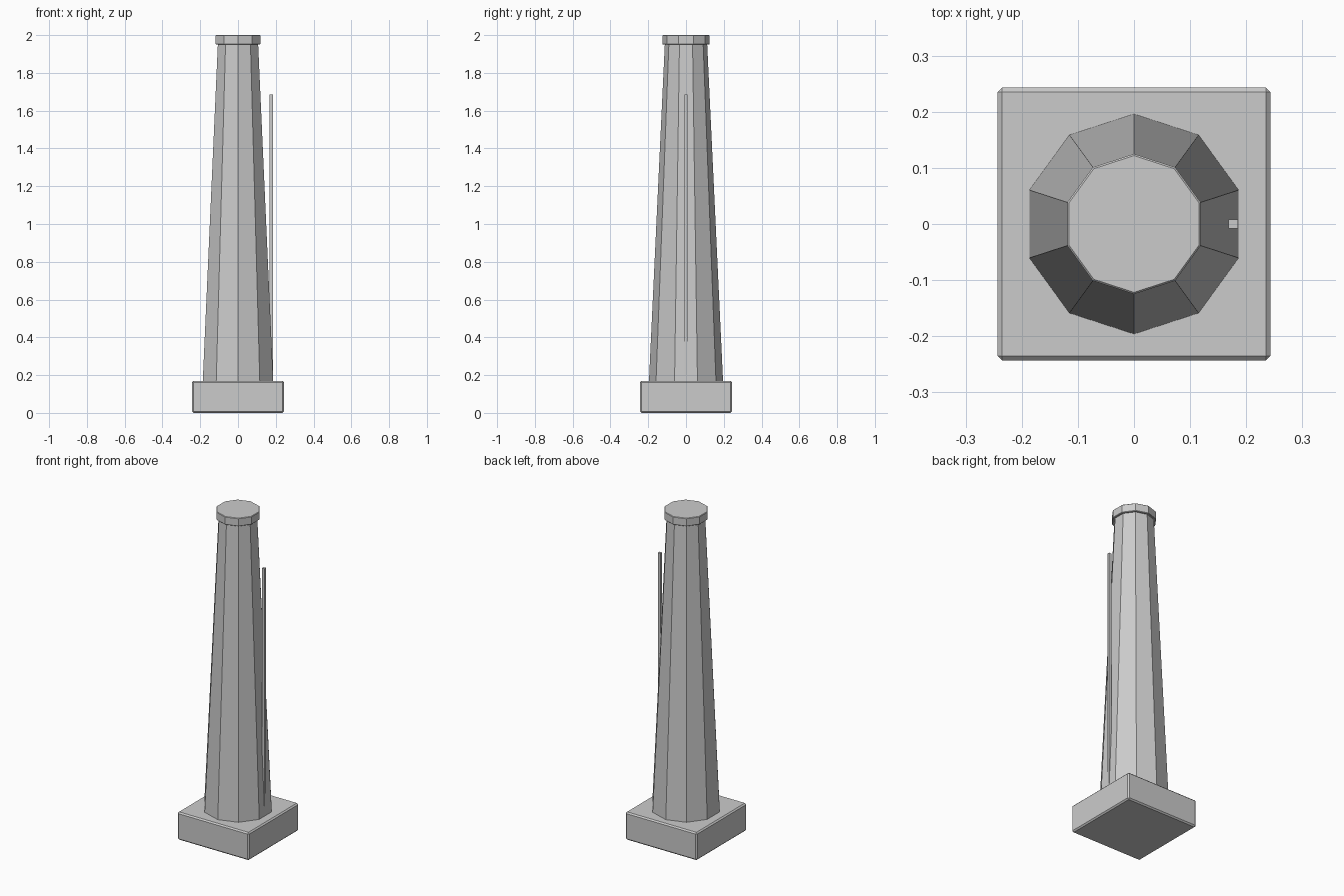
import bpy

if "Cube" in bpy.data.objects:
    bpy.data.objects.remove(bpy.data.objects["Cube"])


def finish(obj, name, bevel=0.0):
    obj.name = name
    if bevel:
        mod = obj.modifiers.new("edge_bevel", 'BEVEL')
        mod.width = bevel
        mod.segments = 1
        mod.limit_method = 'ANGLE'
        mod.angle_limit = 0.8
    return obj


def box(name, lo, hi, bevel=0.0):
    centre = [(a + b) / 2 for a, b in zip(lo, hi)]
    bpy.ops.mesh.primitive_cube_add(size=1, location=centre)
    obj = bpy.context.object
    obj.scale = [b - a for a, b in zip(lo, hi)]
    bpy.ops.object.transform_apply(location=False, rotation=False, scale=True)
    return finish(obj, name, bevel)


def decagon(name, r_bottom, r_top, z0, z1, bevel=0.0):
    # ten sides, corners on the y axis and flats facing x
    bpy.ops.mesh.primitive_cone_add(vertices=10, radius1=r_bottom, radius2=r_top,
                                    depth=z1 - z0, location=(0, 0, (z0 + z1) / 2))
    return finish(bpy.context.object, name, bevel)


# square plinth
box("base", (-0.243, -0.243, 0), (0.243, 0.243, 0.17), 0.008)

# tapering column and its cap
decagon("shaft", 0.196, 0.112, 0.17, 1.955)
cap = decagon("cap", 0.125, 0.125, 1.95, 2.0, 0.003)

# thin vertical rod on the right side, sinking into the shaft near the bottom
box("side_rod", (0.168, -0.008, 0.18), (0.185, 0.008, 1.685))
